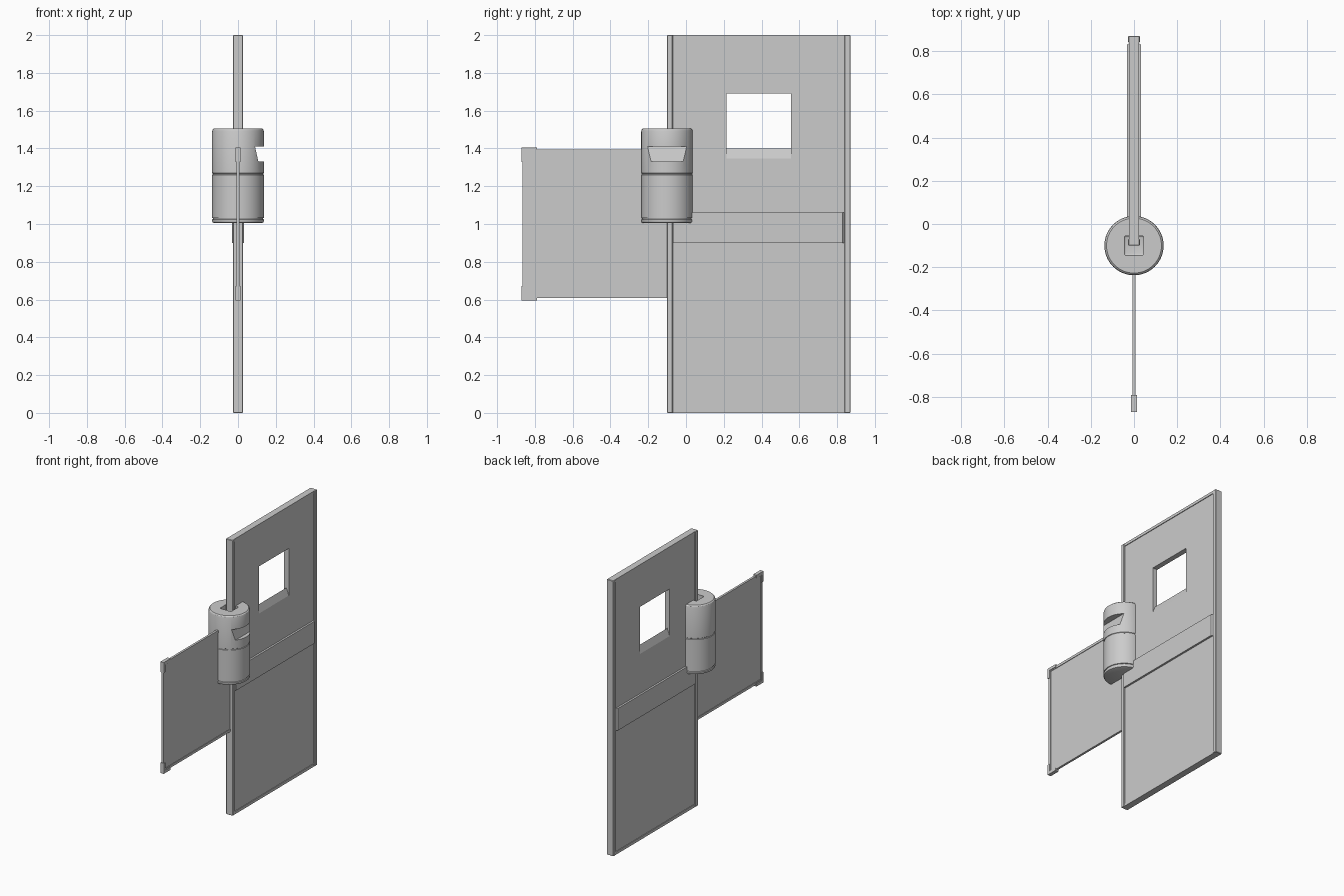
import bpy, bmesh, math

if "Cube" in bpy.data.objects:
    bpy.data.objects.remove(bpy.data.objects["Cube"])


def add_mesh(name, bm):
    bmesh.ops.recalc_face_normals(bm, faces=bm.faces)
    me = bpy.data.meshes.new(name)
    bm.to_mesh(me)
    bm.free()
    ob = bpy.data.objects.new(name, me)
    bpy.context.collection.objects.link(ob)
    return ob


def box(name, x, y, z, bevel=0.0):
    bm = bmesh.new()
    bmesh.ops.create_cube(bm, size=1)
    for v in bm.verts:
        for i, (a, b) in enumerate((x, y, z)):
            v.co[i] = a if v.co[i] < 0 else b
    if bevel:
        bmesh.ops.bevel(bm, geom=bm.edges[:], offset=bevel, segments=1, affect='EDGES')
    return add_mesh(name, bm)


def prism(name, profile, y0, y1):
    """Extrude an (x, z) profile along y."""
    bm = bmesh.new()
    f = bm.faces.new([bm.verts.new((x, y0, z)) for x, z in profile])
    r = bmesh.ops.extrude_face_region(bm, geom=[f])
    for v in r['geom']:
        if isinstance(v, bmesh.types.BMVert):
            v.co.y = y1
    return add_mesh(name, bm)


def lathe(name, profile, cy, n=64):
    """Revolve a closed (radius, z) outline about the vertical axis at y = cy."""
    bm = bmesh.new()
    rings = [[bm.verts.new((r * math.cos(2 * math.pi * i / n),
                            cy + r * math.sin(2 * math.pi * i / n), z))
              for i in range(n)] for r, z in profile]
    for a, b in zip(rings, rings[1:]):
        for i in range(n):
            j = (i + 1) % n
            bm.faces.new((a[i], a[j], b[j], b[i]))
    bm.faces.new(rings[0])
    bm.faces.new(rings[-1])
    return add_mesh(name, bm)


def cut(ob, cutter):
    m = ob.modifiers.new("cut", 'BOOLEAN')
    m.object = cutter
    m.solver = 'EXACT'
    bpy.context.view_layer.objects.active = ob
    bpy.ops.object.modifier_apply(modifier=m.name)
    bpy.data.objects.remove(cutter)


def sym(w):
    return (-w, w)


# door leaf with a window opening and sloping sills on both faces
leaf = box("door_panel", sym(0.019), (-0.08, 0.85), (0.01, 1.99))
cut(leaf, prism("window_cutter", [(-0.04, 1.29), (0, 1.40), (0.04, 1.29),
                                  (0.04, 1.69), (-0.04, 1.69)], 0.215, 0.555))

# door frame
for name, y in (("door_hinge_post", (-0.1, -0.07)), ("door_latch_post", (0.84, 0.87))):
    box(name, sym(0.027), y, (0, 2), 0.003)
for name, z in (("door_bottom_rail", (0, 0.02)), ("door_top_rail", (1.98, 2.0))):
    box(name, sym(0.024), (-0.075, 0.845), z)

# push rail across the middle, with a tapered end
rail = box("door_push_rail", sym(0.033), (-0.068, 0.838), (0.90, 1.06))
for v in rail.data.vertices:
    if v.co.y < 0.8:
        continue
    v.co.y = 0.828
for s in (-1, 1):
    bm = bmesh.new()
    pts = [(s * 0.033, 0.828), (s * 0.018, 0.84), (s * 0.018, 0.828)]
    f = bm.faces.new([bm.verts.new((x, y, 0.90)) for x, y in pts])
    r = bmesh.ops.extrude_face_region(bm, geom=[f])
    for v in r['geom']:
        if isinstance(v, bmesh.types.BMVert):
            v.co.z = 1.06
    add_mesh("push_rail_end", bm)

# barrel body with shallow seams and rounded rims
R, CY = 0.137, -0.1
body = lathe("barrel_body", [
    (R - 0.010, 1.005), (R - 0.003, 1.008), (R, 1.014), (R, 1.024),
    (R - 0.005, 1.026), (R - 0.005, 1.031), (R, 1.033),
    (R, 1.260), (R - 0.003, 1.262), (R - 0.003, 1.268), (R, 1.270),
    (R, 1.490), (R - 0.003, 1.500), (R - 0.010, 1.506)], CY)

# square socket in the top, slot in the side
socket = box("socket_cutter", sym(0.045), (CY - 0.045, CY + 0.045), (1.40, 1.6))
bv = socket.modifiers.new("round", 'BEVEL')
bv.width, bv.segments = 0.008, 3
cut(body, socket)
cut(body, prism("slot_cutter", [(0.09, 1.41), (0.108, 1.33), (0.3, 1.33), (0.3, 1.41)],
                CY - 0.3, CY + 0.3))
bpy.ops.object.select_all(action='DESELECT')
body.select_set(True)
bpy.context.view_layer.objects.active = body
bpy.ops.object.shade_smooth_by_angle(angle=math.radians(30))

# wing panel: thin sheet, edge frame and corner brackets
box("wing_sheet", sym(0.004), (-0.86, -0.1), (0.615, 1.385))
box("wing_outer_edge", sym(0.008), (-0.866, -0.846), (0.607, 1.395))
for name, z in (("wing_bottom_edge", (0.607, 0.625)), ("wing_top_edge", (1.377, 1.395))):
    box(name, sym(0.008), (-0.866, -0.1), z)
for s in (-1, 1):
    zo = 1.0 + s * 0.404
    for name, y, h in (("bracket_arm", (-0.87, -0.79), 0.02),
                       ("bracket_leg", (-0.87, -0.852), 0.076)):
        box(name, sym(0.013), y, sorted((zo, zo - s * h)))
